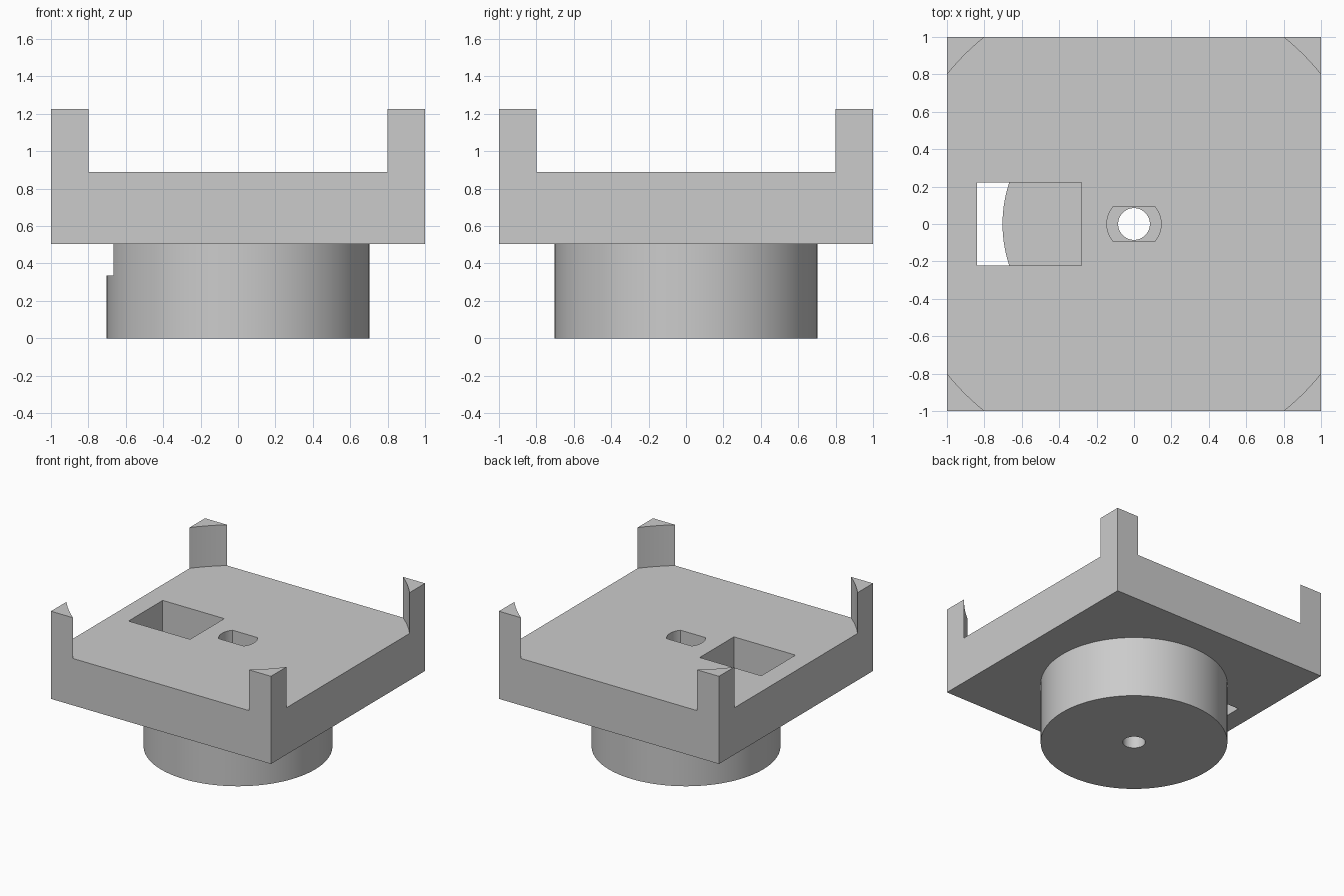
import bpy, bmesh
from math import asin, cos, sin, pi

if "Cube" in bpy.data.objects:
    bpy.data.objects.remove(bpy.data.objects["Cube"], do_unlink=True)

grey = bpy.data.materials.new("plain_grey")
grey.use_nodes = True
GREY = (0.6, 0.6, 0.6, 1)
grey.diffuse_color = GREY
grey.node_tree.nodes["Principled BSDF"].inputs["Base Color"].default_value = GREY

SLAB_BOTTOM, SLAB_TOP, POST_TOP = 0.505, 0.89, 1.225
POCKET_FLOOR = 0.335


def prism(name, outline, z0, z1):
    """Extrude a counter-clockwise outline from z0 to z1."""
    bm = bmesh.new()
    face = bm.faces.new([bm.verts.new((x, y, z0)) for x, y in outline])
    ext = bmesh.ops.extrude_face_region(bm, geom=[face])
    top = [v for v in ext["geom"] if isinstance(v, bmesh.types.BMVert)]
    bmesh.ops.translate(bm, verts=top, vec=(0, 0, z1 - z0))
    bmesh.ops.recalc_face_normals(bm, faces=bm.faces)
    mesh = bpy.data.meshes.new(name)
    bm.to_mesh(mesh)
    bm.free()
    mesh.materials.append(grey)
    obj = bpy.data.objects.new(name, mesh)
    bpy.context.collection.objects.link(obj)
    return obj


def arc(radius, start, end, steps):
    return [(radius * cos(start + (end - start) * i / steps),
             radius * sin(start + (end - start) * i / steps)) for i in range(steps + 1)]


def circle(radius, steps):
    return arc(radius, 0, 2 * pi, steps)[:-1]


def rectangle(x0, x1, y):
    return [(x0, -y), (x1, -y), (x1, y), (x0, y)]


def combine(body, other, operation):
    """Apply a boolean and discard the second object."""
    bpy.context.view_layer.objects.active = body
    mod = body.modifiers.new(operation, "BOOLEAN")
    mod.operation, mod.solver, mod.object = operation, "EXACT", other
    bpy.ops.object.modifier_apply(modifier=mod.name)
    bpy.data.objects.remove(other, do_unlink=True)


# Square plate, hollowed by a large disc to leave four corner posts
body = prism("mount_body", rectangle(-1, 1, 1), SLAB_BOTTOM, POST_TOP)
combine(body, prism("corner_cutter", circle(1.28, 240), SLAB_TOP, 1.5), "DIFFERENCE")

# Round boss below the plate
combine(body, prism("round_boss", circle(0.703, 128), 0, 0.7), "UNION")

# Rectangular pocket, notching the rim of the boss
combine(body, prism("pocket_cutter", rectangle(-0.84, -0.28, 0.222), POCKET_FLOOR, 1.1), "DIFFERENCE")

# Shaft slot with two flat sides, then the round hole through the boss
a = asin(0.09 / 0.145)
slot = arc(0.145, -a, a, 16) + arc(0.145, pi - a, pi + a, 16)
combine(body, prism("slot_cutter", slot, POCKET_FLOOR, 1.1), "DIFFERENCE")
combine(body, prism("hole_cutter", circle(0.085, 48), -0.1, 0.6), "DIFFERENCE")

# Smooth curved walls, crisp edges
bpy.ops.object.select_all(action="DESELECT")
body.select_set(True)
bpy.context.view_layer.objects.active = body
bpy.ops.object.shade_smooth_by_angle(angle=0.5)
